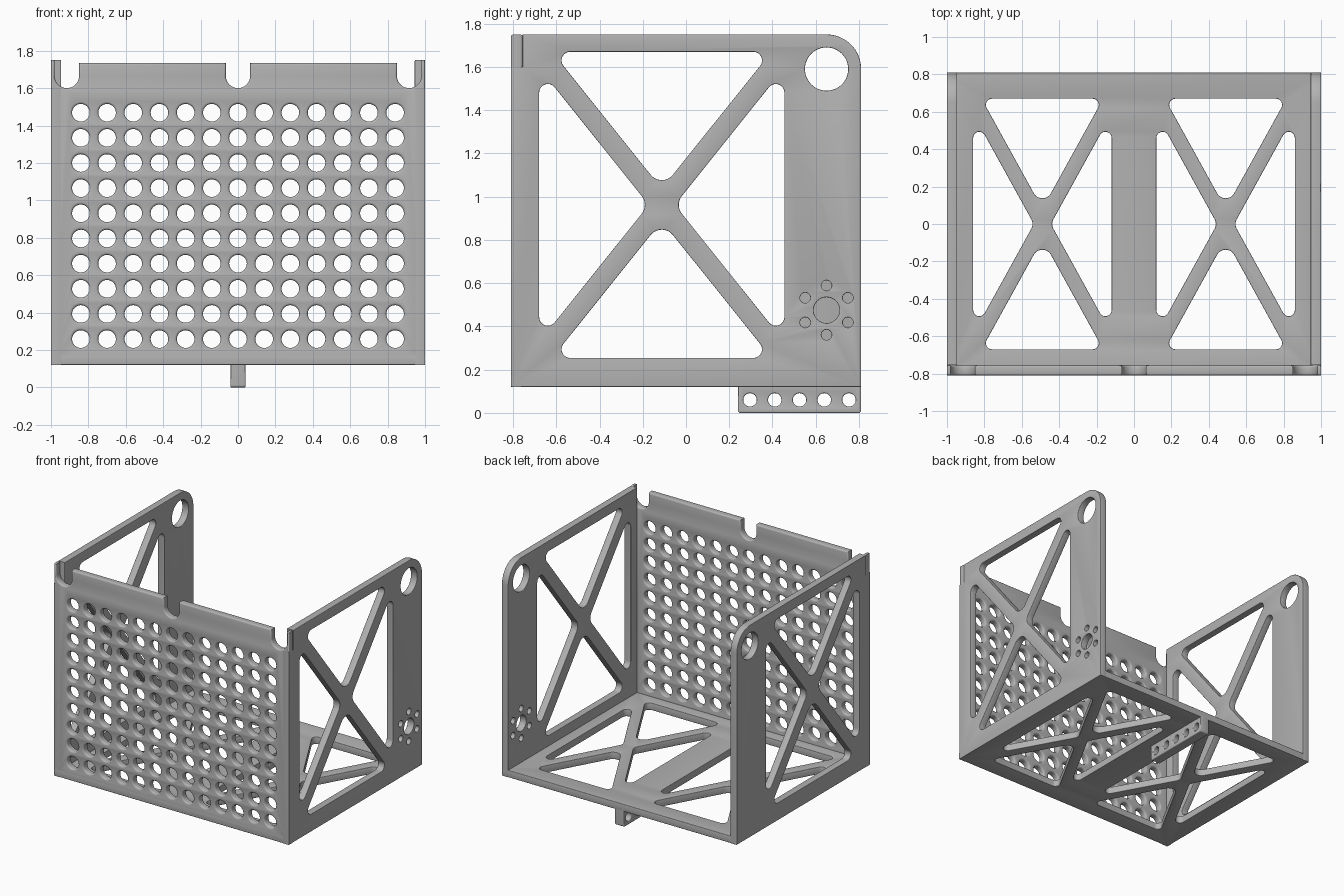
import bpy, bmesh, math
from mathutils import Matrix, Vector

cube = bpy.data.objects.get("Cube")
if cube:
    bpy.data.objects.remove(cube, do_unlink=True)

grey = bpy.data.materials.new("plain grey")
grey.use_nodes = True
COLOUR = (0.45, 0.45, 0.45, 1)
grey.diffuse_color = COLOUR
grey.node_tree.nodes["Principled BSDF"].inputs["Base Color"].default_value = COLOUR

# Sheet directions: local x, local y and thickness mapped to the world
SIDE = Matrix(((0, 0, 1), (1, 0, 0), (0, 1, 0))).to_4x4()
FRONT = Matrix(((1, 0, 0), (0, 0, -1), (0, 1, 0))).to_4x4()
FLOOR = Matrix.Identity(4)
T = 0.055  # sheet thickness


def circle(x, y, r, n=32):
    return [(x + r * math.cos(math.tau * i / n), y + r * math.sin(math.tau * i / n))
            for i in range(n)]


def rounded(corners, steps=8):
    """Polygon whose corners (x, y, radius) are replaced by arcs."""
    out = []
    for i, (x, y, r) in enumerate(corners):
        p = Vector((x, y))
        if r == 0:
            out.append((x, y))
            continue
        a = (Vector(corners[i - 1][:2]) - p).normalized()
        b = (Vector(corners[(i + 1) % len(corners)][:2]) - p).normalized()
        half = a.angle(b) / 2
        centre = p + (a + b).normalized() * (r / math.sin(half))
        start = p + a * (r / math.tan(half)) - centre
        end = p + b * (r / math.tan(half)) - centre
        sweep = start.angle_signed(end)
        for k in range(steps + 1):
            t = -sweep * k / steps
            out.append((centre.x + start.x * math.cos(t) - start.y * math.sin(t),
                        centre.y + start.x * math.sin(t) + start.y * math.cos(t)))
    return out


def cross_window(cx, cy, hx, hy, gap, tip, corner):
    """Four triangular openings that leave a diagonal cross brace."""
    slope = hy / hx
    bx, by = (hy - gap) / slope, hx * slope - gap
    loops = []
    for s in (1, -1):
        loops.append(rounded([(cx, cy + s * gap, tip), (cx + bx, cy + s * hy, corner),
                              (cx - bx, cy + s * hy, corner)]))
        loops.append(rounded([(cx + s * gap / slope, cy, tip), (cx + s * hx, cy + by, corner),
                              (cx + s * hx, cy - by, corner)]))
    return loops


def plate(name, loops, axes, centre, thick, bevel):
    """Sheet cut from a filled outline with holes, its rims rounded."""
    curve = bpy.data.curves.new(name, 'CURVE')
    curve.dimensions = '2D'
    curve.fill_mode = 'BOTH'
    curve.extrude = thick / 2 - bevel
    curve.bevel_depth = bevel
    curve.bevel_resolution = 2
    curve.offset = -bevel
    for loop in loops:
        spline = curve.splines.new('POLY')
        spline.points.add(len(loop) - 1)
        for point, (x, y) in zip(spline.points, loop):
            point.co = (x, y, 0, 1)
        spline.use_cyclic_u = True
    temp = bpy.data.objects.new(name + " outline", curve)
    bpy.context.collection.objects.link(temp)
    graph = bpy.context.evaluated_depsgraph_get()
    mesh = bpy.data.meshes.new_from_object(temp.evaluated_get(graph))
    bpy.data.objects.remove(temp, do_unlink=True)
    mesh.transform(Matrix.Translation(centre) @ axes)
    bm = bmesh.new()
    bm.from_mesh(mesh)
    bmesh.ops.remove_doubles(bm, verts=bm.verts, dist=0.0001)
    bmesh.ops.recalc_face_normals(bm, faces=bm.faces)
    bm.to_mesh(mesh)
    bm.free()
    mesh.materials.clear()
    mesh.materials.append(grey)
    obj = bpy.data.objects.new(name, mesh)
    bpy.context.collection.objects.link(obj)
    bpy.ops.object.select_all(action='DESELECT')
    obj.select_set(True)
    bpy.context.view_layer.objects.active = obj
    bpy.ops.object.shade_smooth_by_angle(angle=math.radians(35))
    return obj


# Side panels: corner relief at the front, round corner and eye at the back
BASE, TOP, Y = 0.12, 1.75, 0.81
side_outline = rounded([(-Y, BASE, 0), (Y, BASE, 0), (Y, TOP, 0.16), (T - Y, TOP, 0),
                        (T - Y, 1.6, 0), (-Y, 1.6, 0)], 16)
side_loops = [side_outline, circle(0.65, 1.59, 0.1, 48)]
side_loops += cross_window(-0.112, 0.962, 0.567, 0.708, 0.075, 0.066, 0.04)

# Axle mount, on the left panel only
mount = [circle(0.65, 0.475, 0.06)]
for i in range(6):
    a = math.radians(30 + 60 * i)
    mount.append(circle(0.65 + 0.114 * math.cos(a), 0.475 + 0.114 * math.sin(a), 0.024, 20))
plate("left_panel", side_loops + mount, SIDE, (1 - T / 2, 0, 0), T, 0.004)
plate("right_panel", side_loops, SIDE, (T / 2 - 1, 0, 0), T, 0.004)

# Floor with two braced windows
floor_loops = [rounded([(-1, -Y, 0), (1, -Y, 0), (1, Y, 0.015), (-1, Y, 0.015)])]
for s in (1, -1):
    floor_loops += cross_window(s * 0.49, 0, 0.37, 0.67, 0.082, 0.052, 0.033)
plate("floor", floor_loops, FLOOR, (0, 0, BASE + T / 2), T, 0.004)

# Front panel: U notches along the top and a grid of round holes
LIP, R = 1.735, 0.065
front = [(-1, BASE), (1, BASE), (1, TOP)]
for x in (0.915, 0, -0.915):
    right_top = TOP if x > 0 else LIP
    left_top = TOP if x < 0 else LIP
    front.append((x + R, right_top))
    for i in range(17):
        a = -math.pi * i / 16
        front.append((x + R * math.cos(a), 1.6 + R + R * math.sin(a)))
    front.append((x - R, left_top))
front.append((-1, TOP))
holes = [circle(0.14 * (c - 6), 0.258 + 0.1345 * r, 0.047)
         for c in range(13) for r in range(10)]
plate("front_panel", [front] + holes, FRONT, (0, T / 2 - Y, 0), T, 0.012)

# Hitch tab below the floor
tab = rounded([(0.24, 0, 0.012), (Y, 0, 0.012), (Y, BASE + 0.02, 0), (0.24, BASE + 0.02, 0)])
tab_holes = [circle(0.296 + 0.1145 * i, 0.06, 0.031) for i in range(5)]
plate("hitch_tab", [tab] + tab_holes, SIDE, (0, 0, 0), 0.08, 0.006)
